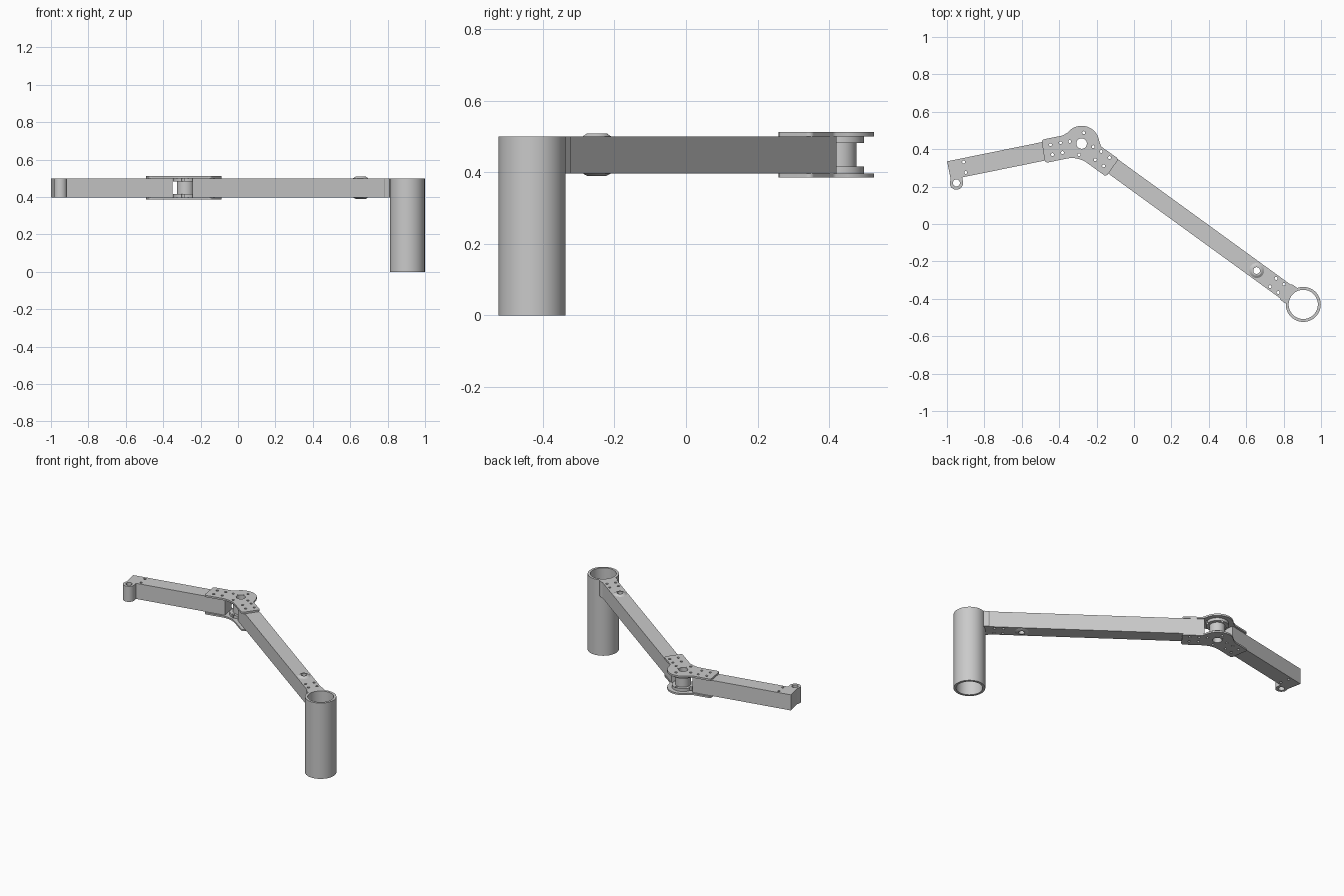
import bpy, bmesh
from math import cos, sin, pi, radians, tan
from mathutils import Vector

cube = bpy.data.objects.get("Cube")
if cube:
    bpy.data.objects.remove(cube, do_unlink=True)

grey = bpy.data.materials.new("metal grey")
grey.use_nodes = True
colour = (0.59, 0.59, 0.59, 1)
grey.diffuse_color = colour
grey.node_tree.nodes["Principled BSDF"].inputs["Base Color"].default_value = colour

HUB = Vector((-0.28, 0.43))
LOW, HIGH = 0.397, 0.5          # underside and top of the beams
BOLT = 0.008
parts = []


class Arm:
    """Local frame from the hub: u runs along the arm, v across it."""
    def __init__(self, along, across):
        self.d, self.n = Vector(along).normalized(), Vector(across).normalized()

    def at(self, u, v=0):
        return HUB + self.d * u + self.n * v


long_arm = Arm((1.185, -0.86), (0.86, 1.185))
short_arm = Arm((-0.98, -0.199), (-0.199, 0.98))


def finish(name, bm):
    bmesh.ops.recalc_face_normals(bm, faces=bm.faces)
    mesh = bpy.data.meshes.new(name)
    bm.to_mesh(mesh)
    bm.free()
    mesh.materials.append(grey)
    ob = bpy.data.objects.new(name, mesh)
    bpy.context.collection.objects.link(ob)
    return ob


def add_prism(bm, outline, z0, z1):
    """Closed prism over an outline."""
    low, high = [[bm.verts.new((p[0], p[1], z)) for p in outline] for z in (z0, z1)]
    bm.faces.new(low[::-1])
    bm.faces.new(high)
    for i in range(len(low)):
        j = (i + 1) % len(low)
        bm.faces.new((low[i], low[j], high[j], high[i]))


def prism(name, outline, z0=LOW, z1=HIGH):
    bm = bmesh.new()
    add_prism(bm, outline, z0, z1)
    ob = finish(name, bm)
    parts.append(ob)
    return ob


def lathe(name, centre, profile, n=64):
    bm = bmesh.new()
    rings = [[bm.verts.new((centre[0] + r * cos(2 * pi * i / n),
                            centre[1] + r * sin(2 * pi * i / n), z))
              for i in range(n)] for r, z in profile]
    for a, b in zip(rings, rings[1:] + rings[:1]):
        for i in range(n):
            j = (i + 1) % n
            bm.faces.new((a[i], a[j], b[j], b[i]))
    ob = finish(name, bm)
    parts.append(ob)
    return ob


def circle(c, r, n=20, start=0, end=2 * pi, closed=True):
    steps = n if closed else n - 1
    return [Vector((c[0] + r * cos(start + (end - start) * i / steps),
                    c[1] + r * sin(start + (end - start) * i / steps))) for i in range(n)]


def rounded(points, n=8):
    """Round each (x, y, radius) corner of an outline."""
    out = []
    for i, (x, y, r) in enumerate(points):
        p = Vector((x, y))
        if r == 0:
            out.append(p)
            continue
        a = (Vector(points[i - 1][:2]) - p).normalized()
        b = (Vector(points[(i + 1) % len(points)][:2]) - p).normalized()
        half = a.angle(b) / 2
        centre = p + (a + b).normalized() * (r / sin(half))
        s, e = p + a * (r / tan(half)) - centre, p + b * (r / tan(half)) - centre
        out += [centre + s.lerp(e, k / n).normalized() * r for k in range(n + 1)]
    return out


def drill(obs, holes):
    bm = bmesh.new()
    for centre, r in holes:
        add_prism(bm, circle(centre, r, 32 if r > BOLT else 16), 0.3, 0.6)
    cutter = finish("drill_cutter", bm)
    cutter.hide_render = True
    for ob in obs:
        mod = ob.modifiers.new("holes", "BOOLEAN")
        mod.operation, mod.solver, mod.object = "DIFFERENCE", "EXACT", cutter
        bpy.context.view_layer.objects.active = ob
        bpy.ops.object.modifier_apply(modifier=mod.name)
    bpy.data.objects.remove(cutter, do_unlink=True)


def beam(name, arm, u0, u1, half):
    return prism(name, [arm.at(u0, -half), arm.at(u1, -half), arm.at(u1, half), arm.at(u0, half)])


# Vertical tube and the saddle that carries it
lathe("socket_tube", (0.905, -0.43), [(0.078, 0), (0.0935, 0), (0.0935, HIGH), (0.078, HIGH)], 96)
half_saddle = [(1.34, 0.043), (1.354, 0.052), (1.384, 0.052)]
prism("tube_saddle", [long_arm.at(u, v) for u, v in half_saddle]
      + [long_arm.at(u, -v) for u, v in reversed(half_saddle)])

# Beams
long_beam = beam("long_beam", long_arm, 0.08, 1.345, 0.046)
short_beam = beam("short_beam", short_arm, 0.083, 0.724, 0.05)

# Eye at the free end of the short beam
eye = (0.698, -0.073)
eye_outline = circle(eye, 0.036, 25, pi, 2 * pi, False)
end_eye = prism("end_eye", [short_arm.at(u, v) for u, v in eye_outline]
                + [short_arm.at(eye[0] + 0.026, -0.045), short_arm.at(eye[0] - 0.036, -0.045)])

# Pivot boss through the long beam
boss = long_arm.at(1.156)
lathe("pivot_boss", boss, [(0.018, 0.39), (0.027, 0.39), (0.04, LOW), (0.04, HIGH),
                           (0.027, 0.509), (0.018, 0.509)], 48)

# Elbow spool, symmetric about mid height
half_spool = [(0.028, 0.063), (0.036, 0.063), (0.036, 0.0515), (0.067, 0.0515),
              (0.067, 0.033), (0.046, 0.033)]
MID = (LOW + HIGH) / 2
spool = lathe("elbow_spool", HUB, [(r, MID + z) for r, z in half_spool]
              + [(r, MID - z) for r, z in reversed(half_spool)])

# Elbow plates above and below
crown = circle(HUB, 0.095, 26, radians(142), radians(8), False)
plate_outline = rounded(
    [(-0.495, 0.45, 0.015), (-0.382, 0.473, 0.03)]
    + [(p.x, p.y, 0) for p in crown]
    + [(-0.176, 0.414, 0.02), (-0.082, 0.348, 0.015), (-0.149, 0.253, 0.015),
       (-0.3, 0.362, 0.14), (-0.475, 0.326, 0.015)])
plates = [prism("upper_elbow_plate", plate_outline, HIGH, 0.512),
          prism("lower_elbow_plate", plate_outline, 0.386, LOW)]

# Bolt holes
elbow = [(HUB + Vector((0.011, 0.058)), BOLT), (HUB + Vector((-0.014, -0.06)), BOLT)]
for arm in (long_arm, short_arm):
    elbow.append((arm.at(0.06, 0.023), BOLT))
    elbow += [(arm.at(u, v), BOLT) for u in (0.11, 0.165) for v in (-0.027, 0.027)]
tube_end = [(long_arm.at(u, v), BOLT) for u in (1.265, 1.318) for v in (-0.027, 0.027)]
free_end = [(short_arm.at(0.638, v), BOLT) for v in (-0.029, 0.029)]
drill(plates, elbow + [(HUB, 0.036)])
drill([spool], elbow)
drill([long_beam], elbow + tube_end + [(boss, 0.03)])
drill([short_beam], elbow + free_end)
drill([end_eye], [(short_arm.at(*eye), 0.019)])

# Smooth the round walls, keep the edges sharp
bpy.ops.object.select_all(action="DESELECT")
for ob in parts:
    ob.select_set(True)
bpy.context.view_layer.objects.active = parts[0]
bpy.ops.object.shade_smooth_by_angle(angle=radians(30))
